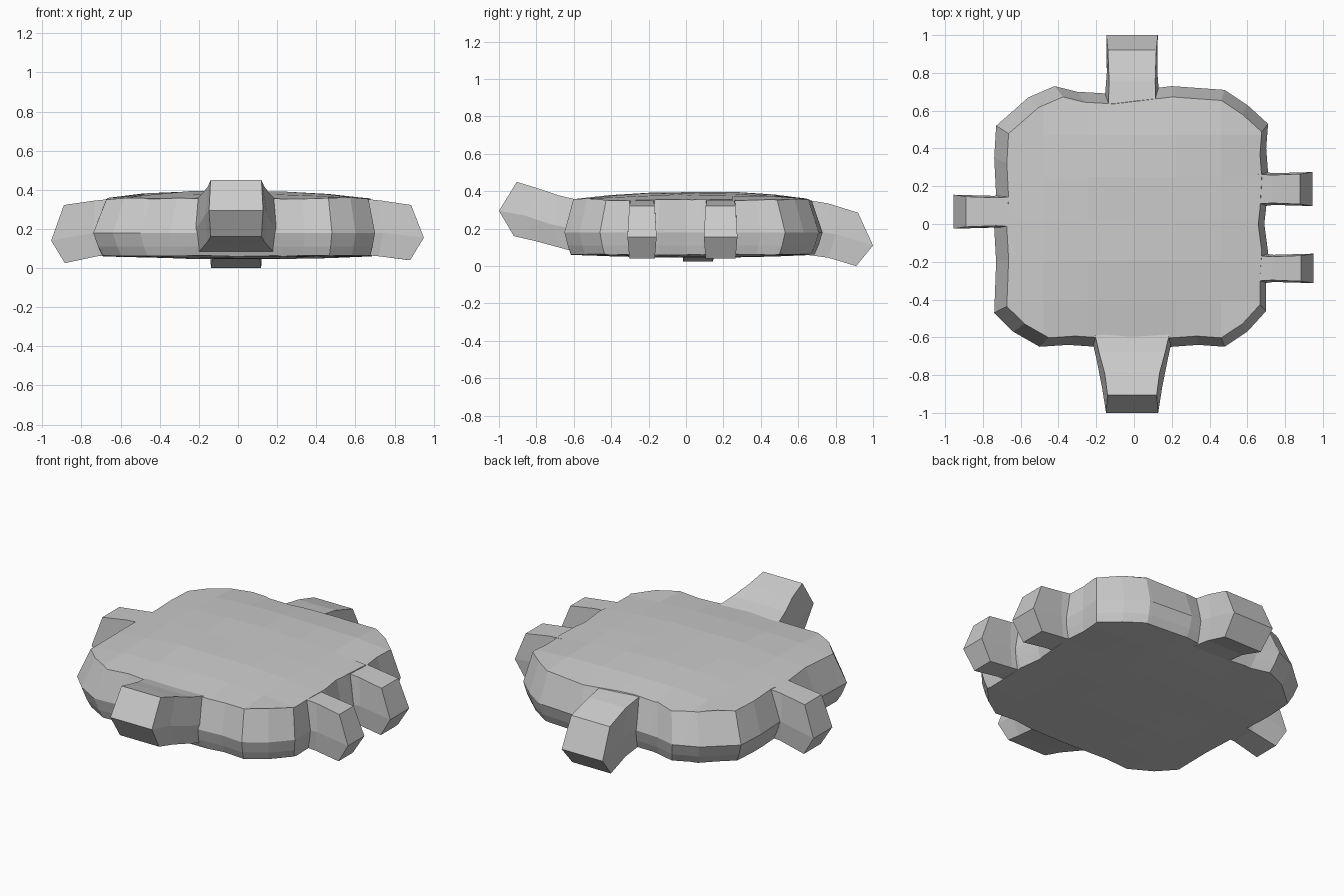
import bpy, bmesh, random
from mathutils import Vector

if "Cube" in bpy.data.objects:
    bpy.data.objects.remove(bpy.data.objects["Cube"])

random.seed(4)


def finish(name, bm):
    bmesh.ops.recalc_face_normals(bm, faces=bm.faces)
    me = bpy.data.meshes.new(name)
    bm.to_mesh(me)
    bm.free()
    ob = bpy.data.objects.new(name, me)
    bpy.context.collection.objects.link(ob)
    return ob


def bridge(bm, a, b):
    n = len(a)
    for i in range(n):
        bm.faces.new((a[i], a[(i + 1) % n], b[(i + 1) % n], b[i]))


# Body: rounded slab, widest at mid height, with a low dome on top
outline = [(0.2, -0.65), (0.34, -0.64), (0.48, -0.65), (0.6, -0.57), (0.7, -0.46), (0.70, -0.3),
           (0.71, -0.15), (0.69, 0.0), (0.70, 0.09), (0.71, 0.27), (0.70, 0.4), (0.71, 0.53),
           (0.6, 0.63), (0.48, 0.71), (0.2, 0.73), (-0.13, 0.69), (-0.3, 0.70), (-0.42, 0.73),
           (-0.56, 0.67), (-0.65, 0.59), (-0.73, 0.52), (-0.74, 0.35), (-0.73, 0.15),
           (-0.74, -0.02), (-0.73, -0.2), (-0.74, -0.47), (-0.64, -0.57), (-0.5, -0.65),
           (-0.35, -0.64), (-0.2, -0.65)]


def ring(bm, inset, z):
    verts = []
    for x, y in outline:
        tx = -0.665 + 0.927 * (x + 0.735)
        ty = -0.60 + 0.92 * (y + 0.65)
        verts.append(bm.verts.new((x + (tx - x) * inset, y + (ty - y) * inset, z)))
    return verts


bm = bmesh.new()
rings = [ring(bm, *l) for l in ((0.7, 0.062), (0.35, 0.11), (0, 0.18), (0.95, 0.352))]
for a, b in zip(rings, rings[1:]):
    bridge(bm, a, b)
for r in (rings[0], rings[-1]):
    bm.faces.new(r)
# Cut the slab into a grid of facets, then dome the top and belly a little
for i in range(-2, 3):
    for co, no in (((i * 0.235 - 0.01, 0, 0), (1, 0, 0)), ((0, i * 0.22 + 0.03, 0), (0, 1, 0))):
        bmesh.ops.bisect_plane(bm, geom=bm.verts[:] + bm.edges[:] + bm.faces[:],
                               plane_co=co, plane_no=no)
for v in bm.verts:
    x, y, z = v.co
    swell = max(0, 1 - (abs(x) / 0.67) ** 2) * max(0, 1 - (abs(y - 0.03) / 0.64) ** 2)
    if z > 0.35:
        v.co.z += 0.045 * swell ** 0.7 + random.uniform(-0.004, 0.004)
    elif z < 0.063:
        v.co.z -= 0.018 * swell + random.uniform(-0.003, 0.003)
finish("body", bm)


# Limbs: six-sided sections; each level is (reach, height), bottom / middle / top
def limb(name, direction, centre, sections):
    d = Vector(direction)
    side = Vector((-d.y, d.x, 0))
    bm = bmesh.new()
    loops = []
    for half, bulge, (bot, mid, top) in sections:
        loop = []
        for s, (u, z), w in ((-1, bot, half), (1, bot, half), (1, mid, half + bulge),
                             (1, top, half), (-1, top, half), (-1, mid, half + bulge)):
            p = d * u + side * (s * w) + Vector((*centre, z))
            loop.append(bm.verts.new(p))
        loops.append(loop)
    for a, b in zip(loops, loops[1:]):
        bridge(bm, a, b)
    e = loops[-1]
    bm.faces.new((e[0], e[1], e[2], e[5]))
    bm.faces.new((e[5], e[2], e[3], e[4]))
    finish(name, bm)


# Side legs
def leg(name, direction, y, half, reach, drop):
    limb(name, direction, (0, y), [
        (half, 0.015, ((0.63, 0.068), (0.65, 0.18), (0.63, 0.355))),
        (half - 0.006, 0.01, ((0.72, 0.06), (0.74, 0.18), (0.73, 0.345))),
        (half, 0.01, ((reach - 0.07, 0.04 - drop), (reach, 0.155 - drop), (reach - 0.065, 0.322)))])


leg("right_back_leg", (1, 0, 0), 0.185, 0.08, 0.945, 0)
leg("right_front_leg", (1, 0, 0), -0.235, 0.068, 0.95, 0)
leg("left_leg", (-1, 0, 0), 0.065, 0.08, 0.955, 0.015)

# Raised front neck
limb("front_neck", (0, -1, 0), (-0.01, 0), [
    (0.20, 0.015, ((0.57, 0.07), (0.60, 0.20), (0.57, 0.352))),
    (0.175, 0.015, ((0.68, 0.10), (0.71, 0.22), (0.68, 0.378))),
    (0.145, 0.015, ((0.81, 0.135), (0.86, 0.27), (0.79, 0.415))),
    (0.13, 0.008, ((0.92, 0.16), (1.0, 0.295), (0.905, 0.45)))])

# Drooping back tail
limb("back_tail", (0, 1, 0), (-0.01, 0), [
    (0.125, 0.02, ((0.63, 0.062), (0.66, 0.19), (0.63, 0.356))),
    (0.122, 0.012, ((0.76, 0.045), (0.80, 0.17), (0.76, 0.335))),
    (0.128, 0.008, ((0.91, 0.0), (1.0, 0.11), (0.92, 0.285)))])
